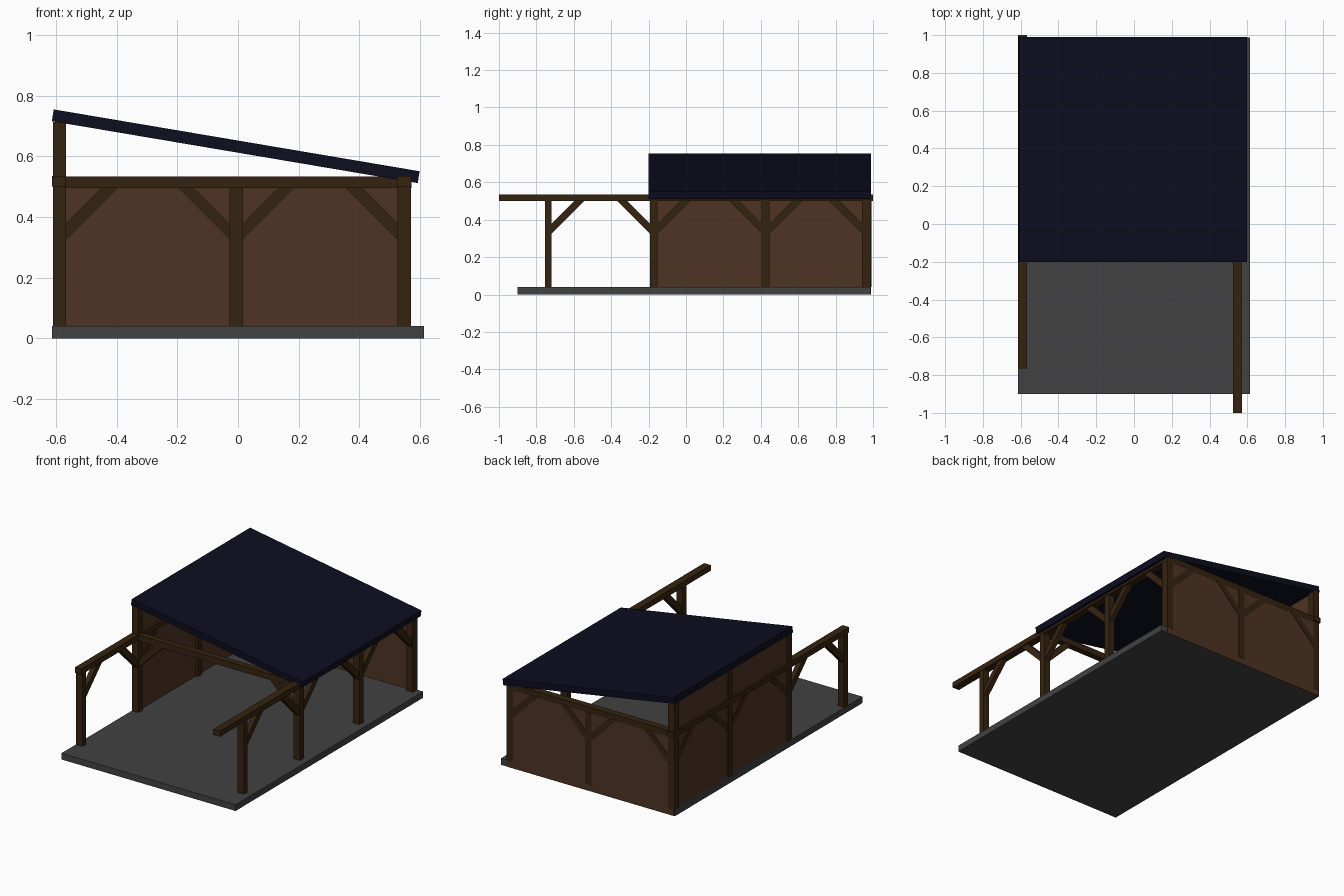
import bpy, bmesh

if "Cube" in bpy.data.objects:
    bpy.data.objects.remove(bpy.data.objects["Cube"])


def mat(name, rgb):
    m = bpy.data.materials.new(name)
    m.diffuse_color = (*rgb, 1)
    m.use_nodes = True
    m.node_tree.nodes["Principled BSDF"].inputs["Base Color"].default_value = m.diffuse_color
    return m


WOOD = mat("dark timber", (0.036, 0.017, 0.005))
WALL = mat("brown boarding", (0.076, 0.034, 0.017))
ROOF = mat("navy roofing", (0.004, 0.004, 0.014))
SLAB = mat("grey concrete", (0.054, 0.054, 0.054))


def prism(name, profile, axis, lo, hi, m):
    """Extrude a (horizontal, z) profile along x or y."""
    bm = bmesh.new()

    def pt(h, z, d):
        return (h, d, z) if axis == 'y' else (d, h, z)
    a = [bm.verts.new(pt(h, z, lo)) for h, z in profile]
    b = [bm.verts.new(pt(h, z, hi)) for h, z in profile]
    bm.faces.new(a)
    bm.faces.new(b[::-1])
    for i in range(len(a)):
        j = (i + 1) % len(a)
        bm.faces.new((a[j], a[i], b[i], b[j]))
    bmesh.ops.recalc_face_normals(bm, faces=bm.faces)
    me = bpy.data.meshes.new(name)
    bm.to_mesh(me)
    bm.free()
    me.materials.append(m)
    ob = bpy.data.objects.new(name, me)
    bpy.context.collection.objects.link(ob)


def box(name, x0, x1, y0, y1, z0, z1, m):
    prism(name, [(x0, z0), (x1, z0), (x1, z1), (x0, z1)], 'y', y0, y1, m)


def brace(name, axis, start, d, centre):
    """Knee brace from a post face up to the beam; axis is the one it is extruded on."""
    prof = [(start, 0.325), (start + 0.175 * d, 0.5),
            (start + 0.12 * d, 0.5), (start, 0.38)]
    prism(name, prof, axis, centre - 0.015, centre + 0.015, WOOD)


# floor slab and sloping roof
box("floor_slab", -0.613, 0.613, -0.9, 0.987, 0, 0.04, SLAB)
prism("roof", [(-0.614, 0.716), (0.593, 0.512), (0.599, 0.551), (-0.608, 0.755)],
      'y', -0.2, 0.99, ROOF)

# wall panels
box("back_wall", -0.605, 0.57, 0.965, 0.9885, 0.0, 0.5, WALL)
box("left_wall", -0.602, -0.582, -0.17, 0.965, 0.04, 0.713, WALL)

# side posts with their lengthwise braces
posts = [(-0.755, -0.718), (-0.193, -0.152), (0.405, 0.447), (0.942, 0.99)]
for side, x0, x1 in (("left", -0.611, -0.567), ("right", 0.526, 0.571)):
    xc = (x0 + x1) / 2
    for i, (y0, y1) in enumerate(posts):
        top = 0.713 if side == "left" and i > 0 else 0.51
        box(f"{side}_post_{i}", x0, x1, y0, y1, 0.04, top, WOOD)
        if i < 3:
            brace(f"{side}_brace_rear_{i}", 'x', y1, 1, xc)
        if i > 0:
            brace(f"{side}_brace_front_{i}", 'x', y0, -1, xc)

# long beams
box("left_beam", -0.613, -0.567, -0.765, 1.0, 0.5, 0.535, WOOD)
box("right_beam", 0.525, 0.573, -1.0, 0.988, 0.5, 0.535, WOOD)

# cross beams and their corner braces
for name, y0, y1 in (("front", -0.193, -0.152), ("back", 0.945, 0.9895)):
    yc = (y0 + y1) / 2
    box(f"{name}_cross_beam", -0.611, 0.572, y0, y1, 0.496, 0.534, WOOD)
    # rear braces sit slightly deeper so they show on both wall faces
    yb = yc if name == "front" else 0.976
    brace(f"{name}_left_brace", 'y', -0.567, 1, yb)
    brace(f"{name}_right_brace", 'y', 0.526, -1, yb)

# middle post of the back wall
box("back_middle_post", -0.028, 0.016, 0.945, 0.991, 0.04, 0.5, WOOD)
brace("back_middle_brace_left", 'y', -0.028, -1, 0.976)
brace("back_middle_brace_right", 'y', 0.016, 1, 0.976)
